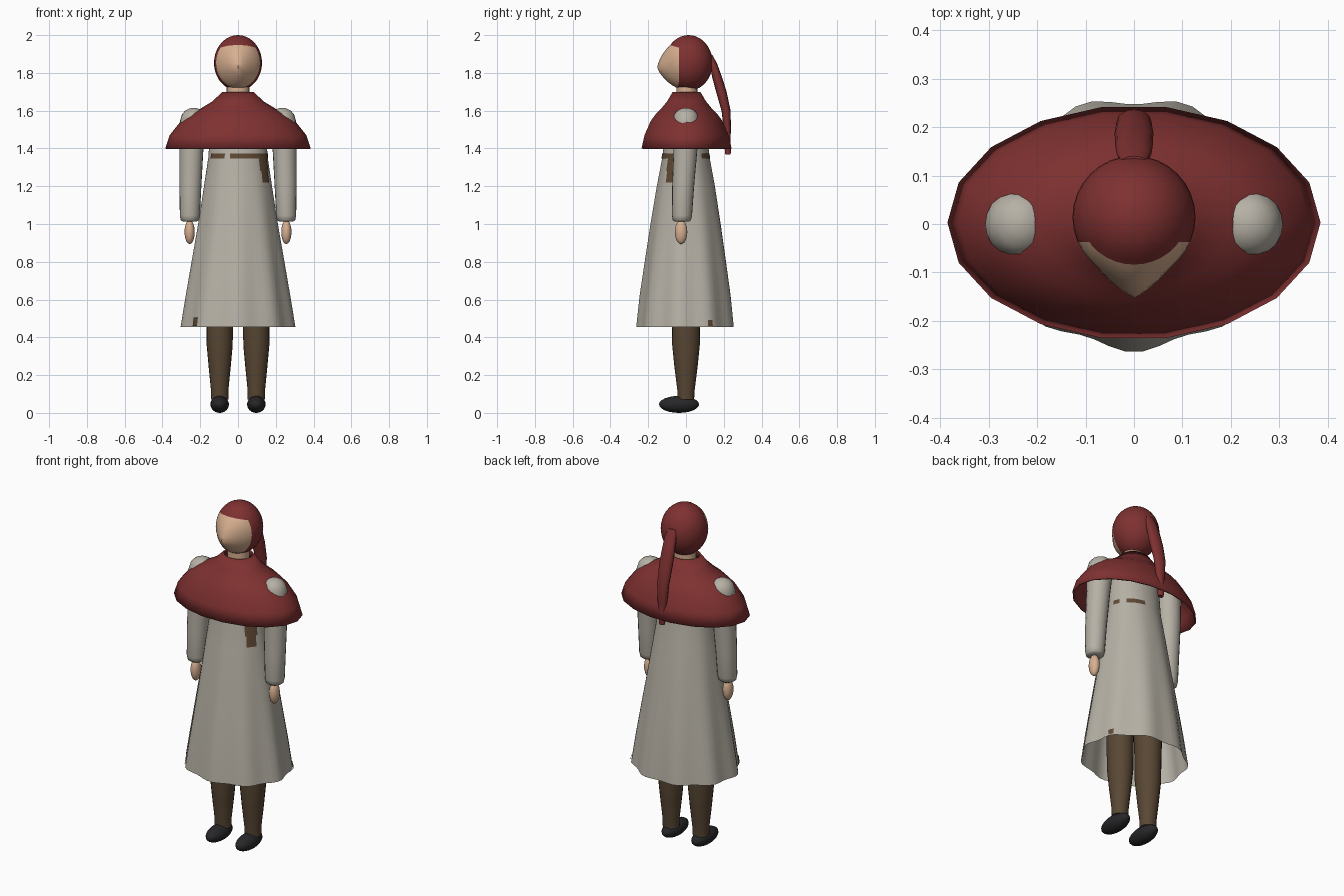
import bpy, bmesh, math
from mathutils import Vector

if "Cube" in bpy.data.objects:
    bpy.data.objects.remove(bpy.data.objects["Cube"], do_unlink=True)


def material(name, rgb):
    m = bpy.data.materials.new(name)
    m.use_nodes = True
    m.diffuse_color = (*rgb, 1)
    m.node_tree.nodes["Principled BSDF"].inputs["Base Color"].default_value = (*rgb, 1)
    return m


RED = material("dark red cloth", (0.21, 0.03, 0.03))
LINEN = material("grey linen", (0.47, 0.44, 0.38))
SKIN = material("skin", (0.68, 0.43, 0.28))
BROWN = material("brown wool", (0.098, 0.063, 0.034))
LEATHER = material("belt leather", (0.115, 0.066, 0.034))
BLACK = material("black shoe", (0.02, 0.02, 0.022))


def finish(bm, name, mats, angle=50):
    mesh = bpy.data.meshes.new(name)
    bm.to_mesh(mesh)
    bm.free()
    for m in mats:
        mesh.materials.append(m)
    ob = bpy.data.objects.new(name, mesh)
    bpy.context.collection.objects.link(ob)
    bpy.ops.object.select_all(action='DESELECT')
    ob.select_set(True)
    bpy.context.view_layer.objects.active = ob
    bpy.ops.object.shade_smooth_by_angle(angle=math.radians(angle))
    return ob


def skin_rings(bm, rings, closed=True):
    """Join rings of points, listed from bottom to top, with quads."""
    rows = [[bm.verts.new(p) for p in ring] for ring in rings]
    n = len(rows[0])
    for a, b in zip(rows, rows[1:]):
        for i in range(n if closed else n - 1):
            j = (i + 1) % n
            bm.faces.new((a[i], a[j], b[j], b[i]))
    return rows


def loft(name, rings, mat, n=20, caps=True):
    """Elliptical tube through rings of (x, y, z, radius x, radius y)."""
    bm = bmesh.new()
    turn = [2 * math.pi * i / n for i in range(n)]
    rows = skin_rings(bm, [[(x + rx * math.cos(t), y + ry * math.sin(t), z) for t in turn]
                           for x, y, z, rx, ry in rings])
    if caps:
        bm.faces.new(rows[0][::-1])
        bm.faces.new(rows[-1])
    return finish(bm, name, [mat])


def ellipsoid(name, centre, radii, mat):
    bm = bmesh.new()
    bmesh.ops.create_uvsphere(bm, u_segments=20, v_segments=12, radius=1)
    bmesh.ops.scale(bm, vec=radii, verts=bm.verts)
    bmesh.ops.translate(bm, vec=centre, verts=bm.verts)
    return finish(bm, name, [mat])


# Dress: profile of (z, radius x, radius y) with folds that deepen to the hem
DRESS = [(0.455, 0.297, 0.256), (0.62, 0.272, 0.24), (0.8, 0.243, 0.215), (1.0, 0.21, 0.186),
         (1.2, 0.18, 0.154), (1.36, 0.156, 0.124), (1.5, 0.15, 0.11), (1.6, 0.12, 0.09),
         (1.67, 0.06, 0.055)]


def dress_point(t, z, lift=0.0):
    for (z0, x0, y0), (z1, x1, y1) in zip(DRESS, DRESS[1:]):
        if z <= z1:
            break
    f = (z - z0) / (z1 - z0)
    fold = 1 + 0.035 * max(0, (1.36 - z) / 0.9) * math.cos(9 * (t + math.pi / 2))
    rx = (x0 + (x1 - x0) * f) * fold + lift
    ry = (y0 + (y1 - y0) * f) * fold + lift
    return Vector((rx * math.cos(t), ry * math.sin(t), z))


bm = bmesh.new()
skin_rings(bm, [[dress_point(2 * math.pi * i / 54, p[0]) for i in range(54)] for p in DRESS])
finish(bm, "dress", [LINEN])


# Belt, hanging strap and hem stains as thin plates following the dress
def plate(name, start, end, low, high, mat):
    bm = bmesh.new()
    steps = max(3, int((end - start) / 4))
    angles = [math.radians(start + (end - start) * i / steps) for i in range(steps + 1)]
    skin_rings(bm, [[dress_point(t, low + (high - low) * k / 3, 0.004) for t in angles]
                    for k in range(4)], closed=False)
    finish(bm, name, [mat])


for i, (start, end) in enumerate([(206, 244), (255, 346), (8, 25), (40, 80)]):
    plate(f"belt_part_{i + 1}", start, end, 1.347, 1.373, LEATHER)
plate("belt_strap_upper", 313, 340, 1.28, 1.352, LEATHER)
plate("belt_strap_lower", 316, 336, 1.22, 1.28, LEATHER)
plate("hem_stain_front", 215, 225, 0.46, 0.505, LEATHER)
plate("hem_stain_side", 26, 32, 0.46, 0.493, LEATHER)

# Shoulder cape
cape = loft("shoulder_cape", [(0, 0.003, z, rx, ry) for z, rx, ry in [
    (1.4, 0.385, 0.242), (1.47, 0.362, 0.226), (1.545, 0.302, 0.193),
    (1.585, 0.25, 0.163), (1.61, 0.2, 0.137), (1.65, 0.134, 0.104), (1.7, 0.083, 0.074)]],
    RED, n=18, caps=False)
lip = cape.modifiers.new("thickness", 'SOLIDIFY')
lip.thickness = 0.008
lip.offset = -1

# Head: one form, cut along the hood edge, drawn forward into a ridged nose
bm = bmesh.new()
bmesh.ops.create_uvsphere(bm, u_segments=32, v_segments=20, radius=1)
bmesh.ops.scale(bm, vec=(0.127, 0.127, 0.147), verts=bm.verts)
bmesh.ops.translate(bm, vec=(0, 0.014, 1.853), verts=bm.verts)
for point, normal in [((0, -0.037, 0), (0, 1, 0)), ((0, -0.085, 1.948), (0, 0.3, 1))]:
    bmesh.ops.bisect_plane(bm, geom=bm.verts[:] + bm.edges[:] + bm.faces[:],
                           plane_co=point, plane_no=normal)
for f in bm.faces:
    c = f.calc_center_median()
    brow = c.z - 1.948 + 0.3 * (c.y + 0.085)
    f.material_index = 1 if c.y < -0.037 and brow < 0 else 0
for v in bm.verts:
    if v.co.y < -0.037:
        side = max(0, 1 - abs(v.co.x) / 0.08)
        v.co.y -= 0.043 * side * max(0, 1 - abs(v.co.z - 1.825) / 0.125)
finish(bm, "hooded_head", [RED, SKIN])
loft("neck", [(0, 0.005, 1.64, 0.06, 0.055), (0, 0.005, 1.76, 0.06, 0.055)], SKIN)

# Hanging tail of the hood
loft("hood_tail", [
    (0, 0.222, 1.368, 0.016, 0.014), (0, 0.222, 1.405, 0.02, 0.018),
    (0, 0.222, 1.425, 0.014, 0.012), (0, 0.219, 1.5, 0.028, 0.019),
    (0, 0.212, 1.6, 0.036, 0.024), (0, 0.187, 1.7, 0.04, 0.028),
    (0, 0.164, 1.78, 0.039, 0.026), (0, 0.144, 1.85, 0.036, 0.02),
    (0, 0.13, 1.895, 0.025, 0.01)], RED, n=12)

# Arms, hands, legs and shoes on both sides
for side, s in (("left", 1), ("right", -1)):
    sleeve = [(0.255, -0.022, 1.012, 0.035, 0.036), (0.255, -0.022, 1.02, 0.048, 0.048),
              (0.255, -0.021, 1.045, 0.053, 0.053), (0.252, -0.015, 1.2, 0.058, 0.058),
              (0.247, -0.004, 1.38, 0.063, 0.063), (0.237, 0, 1.545, 0.07, 0.07),
              (0.236, 0, 1.58, 0.061, 0.062), (0.235, 0, 1.6, 0.045, 0.047),
              (0.235, 0, 1.612, 0.022, 0.024), (0.235, 0, 1.615, 0.005, 0.005)]
    loft(f"{side}_sleeve", [(s * x, y, z, rx, ry) for x, y, z, rx, ry in sleeve], LINEN)
    ellipsoid(f"{side}_hand", (s * 0.256, -0.026, 0.958), (0.027, 0.033, 0.064), SKIN)
    leg = [(0.07, 0.046, 0.043), (0.12, 0.046, 0.046), (0.24, 0.058, 0.061),
           (0.36, 0.069, 0.073), (0.48, 0.07, 0.075), (0.75, 0.078, 0.08)]
    loft(f"{side}_leg", [(s * 0.097, 0, z, rx, ry) for z, rx, ry in leg], BROWN)
    ellipsoid(f"{side}_shoe", (s * 0.097, -0.037, 0.045), (0.049, 0.106, 0.045), BLACK)
